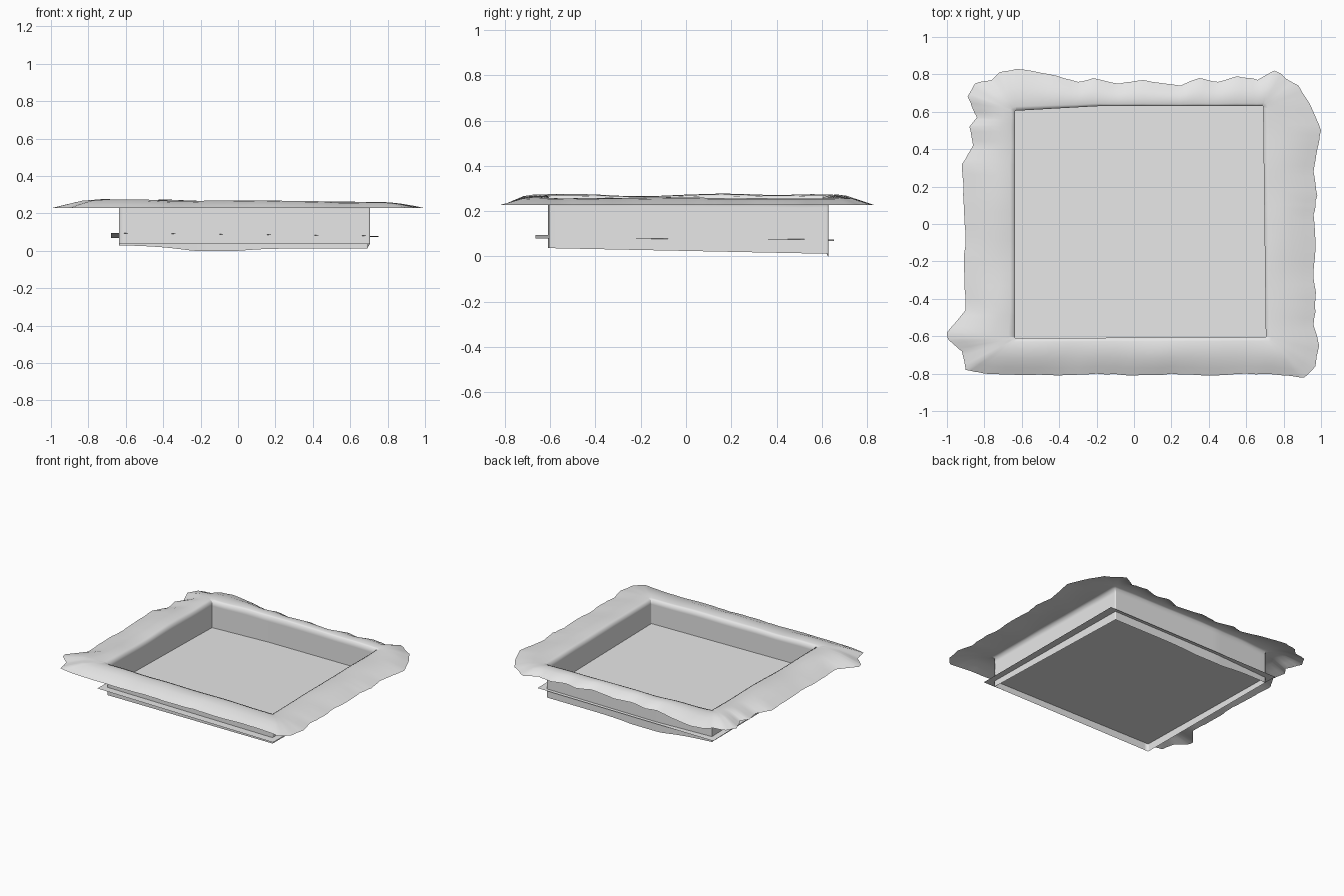
import bpy
import bmesh
import math
from mathutils import Vector, noise

default = bpy.data.objects.get("Cube")
if default:
    bpy.data.objects.remove(default, do_unlink=True)

# Single plain grey
grey = bpy.data.materials.new("light_grey")
grey.use_nodes = True
colour = (0.8, 0.8, 0.8, 1)
grey.diffuse_color = colour
grey.node_tree.nodes["Principled BSDF"].inputs["Base Color"].default_value = colour

# Ragged outer edge, one path per side, counterclockwise
front = [(-.9, -.78), (-.8, -.8), (-.4, -.81), (-.2, -.8), (0, -.81), (.2, -.8),
         (.4, -.81), (.6, -.8), (.8, -.81), (.91, -.82)]
right = [(.97, -.76), (.99, -.65), (.96, -.54), (.97, -.4), (.96, -.25), (.97, -.1),
         (.96, .05), (.98, .15), (.96, .28), (.98, .4), (1, .5), (.95, .62)]
back = [(.88, .74), (.75, .82), (.66, .77), (.55, .79), (.45, .76), (.35, .78),
        (.25, .74), (.05, .77), (-.08, .75), (-.22, .78), (-.3, .76), (-.45, .8),
        (-.63, .83), (-.72, .81)]
left = [(-.76, .77), (-.85, .75), (-.89, .68), (-.84, .57), (-.88, .52), (-.86, .42),
        (-.92, .32), (-.91, .1), (-.9, -.05), (-.91, -.2), (-.9, -.46), (-1, -.58),
        (-.99, -.62), (-.92, -.68)]
SPLITS = 4


def lerp(a, b, t):
    return a + (b - a) * t


def ramp(t):
    return min(max(t, 0), 1)


def wobble(x, y, scale):
    return noise.noise(Vector((x * scale, y * scale, .5)))


def ragged_outline():
    corners = [Vector(p) for p in front + right + back + left]
    path = []
    for i, a in enumerate(corners):
        b = corners[(i + 1) % len(corners)]
        for k in range(SPLITS):
            p = a.lerp(b, k / SPLITS)
            if k:
                p *= 1 + .008 * wobble(p.x, p.y, 17)
            path.append(p)
    return path


def wall_point(p):
    """Nearest point on the slightly skewed rectangular opening."""
    u = ramp((p.x + .64) / 1.34)
    v = ramp((p.y + .61) / 1.24)
    low, high = lerp(-.61, -.605, u), lerp(.605, .63, ramp(u * 3))
    west, east = -.635, lerp(.705, .69, v)
    return Vector((min(max(p.x, west), east), min(max(p.y, low), high)))


def crest_height(p):
    return .266 - .008 * p.x + .009 * wobble(p.x, p.y, 4)


def wall_bottom(p):
    back_z = .012 + .018 * ramp(-p.x / .64)
    back_z -= .022 * math.exp(-((p.x + .15) / .2) ** 2)
    return max(0, lerp(.037, back_z, ramp((p.y + .61) / 1.23)))


def finish(bm, name):
    mesh = bpy.data.meshes.new(name)
    bm.to_mesh(mesh)
    bm.free()
    mesh.materials.append(grey)
    obj = bpy.data.objects.new(name, mesh)
    bpy.context.collection.objects.link(obj)
    return obj


# Bank and pit walls: one open sheet of rings from the outer edge inwards and down
outline = ragged_outline()
opening = [wall_point(p) for p in outline]
bm = bmesh.new()
rings = []
BANK = [(0, 0), (.2, .4), (.45, .85), (.7, 1), (.9, .97), (1, .85)]
for across, rise in BANK:
    ring = []
    for outer, inner in zip(outline, opening):
        p = outer.lerp(inner, across)
        ring.append(bm.verts.new((p.x, p.y, lerp(.228, crest_height(p), rise))))
    rings.append(ring)
for drop in (.15, .5, 1):
    ring = []
    for p in opening:
        top = lerp(.228, crest_height(p), .85)
        ring.append(bm.verts.new((p.x, p.y, lerp(top, wall_bottom(p), drop))))
    rings.append(ring)
count = len(outline)
for upper, lower in zip(rings, rings[1:]):
    for i in range(count):
        j = (i + 1) % count
        bm.faces.new((upper[i], upper[j], lower[j], lower[i]))
bmesh.ops.remove_doubles(bm, verts=bm.verts, dist=.0005)
for face in bm.faces:
    face.smooth = True
bm.normal_update()
finish(bm, "bank_and_pit_walls")

# Floor sheet, passing just through the walls
bm = bmesh.new()
floor_corners = [(-.68, -.665, .095), (.75, -.665, .08), (.75, .655, .075), (-.68, .655, .068)]
bm.faces.new([bm.verts.new(c) for c in floor_corners])
finish(bm, "pit_floor")
